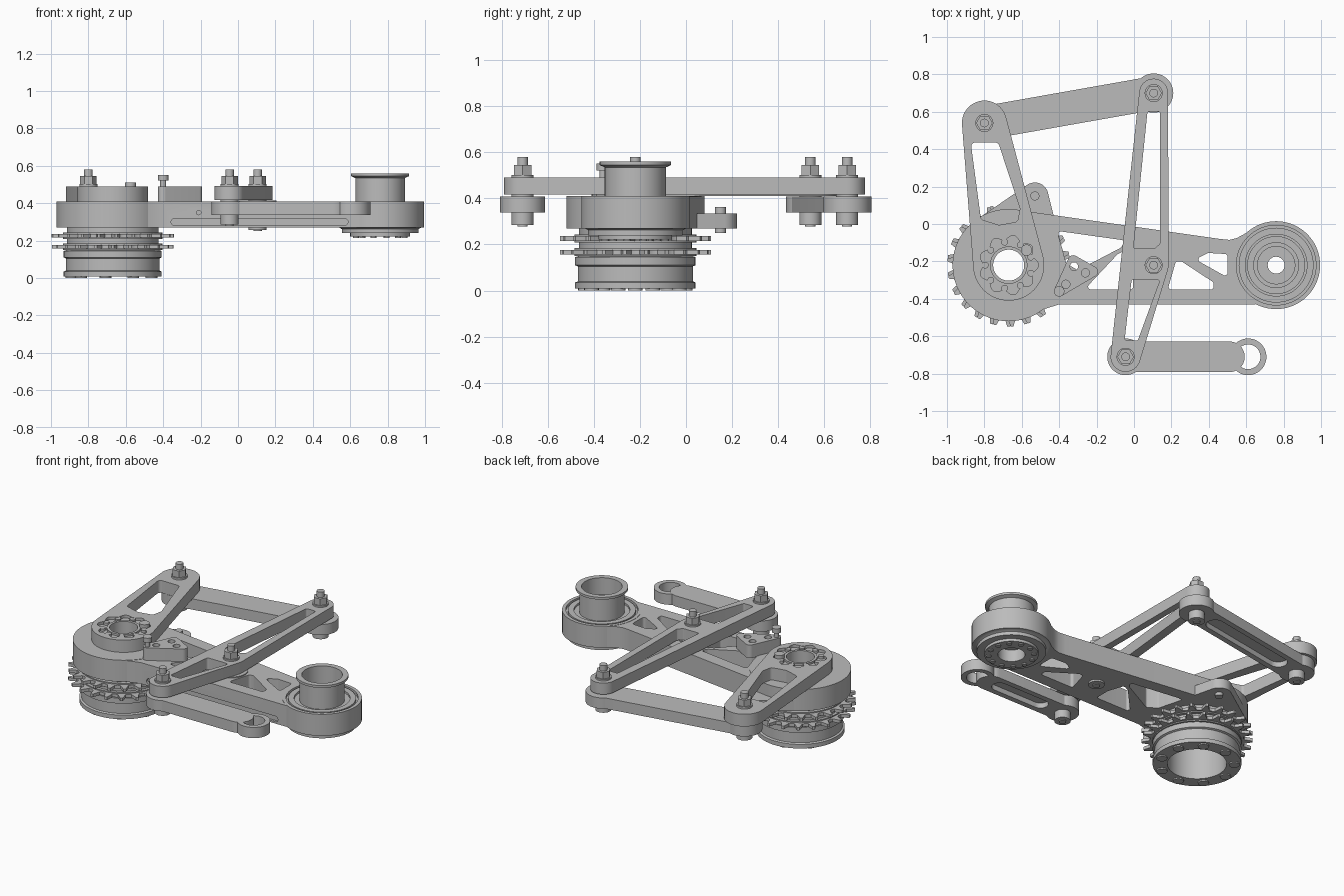
import bpy, bmesh
from math import sin, cos, pi, radians
from mathutils import Matrix, Vector
from mathutils.geometry import convex_hull_2d

cube = bpy.data.objects.get("Cube")
if cube:
    bpy.data.objects.remove(cube)

metal = bpy.data.materials.new("grey metal")
metal.use_nodes = True
GREY = (0.5, 0.5, 0.5, 1)
metal.diffuse_color = GREY
metal.node_tree.nodes["Principled BSDF"].inputs["Base Color"].default_value = GREY
parts = []


def add_object(name, mesh):
    mesh.materials.clear()
    mesh.materials.append(metal)
    obj = bpy.data.objects.new(name, mesh)
    bpy.context.collection.objects.link(obj)
    parts.append(obj)
    return obj


def evaluated_mesh(obj):
    graph = bpy.context.evaluated_depsgraph_get()
    return bpy.data.meshes.new_from_object(obj.evaluated_get(graph))


def circle(x, y, r, n=48):
    return [Vector((x + r * cos(2 * pi * i / n), y + r * sin(2 * pi * i / n))) for i in range(n)]


def hull(*discs):
    """Outline wrapped round discs given as (x, y, r)."""
    pts = [p for d in discs for p in circle(*d)]
    return [pts[i] for i in convex_hull_2d(pts)]


def window(corners, r=0.015):
    return hull(*[(x, y, r) for x, y in corners])


def prism(name, outlines, z0, z1):
    """Extrude outlines; inner outlines become holes."""
    curve = bpy.data.curves.new(name, "CURVE")
    curve.dimensions = "2D"
    curve.fill_mode = "BOTH"
    curve.extrude = (z1 - z0) / 2
    for outline in outlines:
        spline = curve.splines.new("POLY")
        spline.points.add(len(outline) - 1)
        for point, co in zip(spline.points, outline):
            point.co = (co[0], co[1], 0, 1)
        spline.use_cyclic_u = True
    temp = bpy.data.objects.new(name, curve)
    bpy.context.collection.objects.link(temp)
    mesh = evaluated_mesh(temp)
    bpy.data.objects.remove(temp)
    bm = bmesh.new()
    bm.from_mesh(mesh)
    bmesh.ops.remove_doubles(bm, verts=bm.verts, dist=1e-5)
    bmesh.ops.translate(bm, verts=bm.verts, vec=(0, 0, (z0 + z1) / 2))
    bmesh.ops.recalc_face_normals(bm, faces=bm.faces)
    bm.to_mesh(mesh)
    bm.free()
    return add_object(name, mesh)


def lathe(name, centre, profile, n=72):
    """Spin a closed (radius, height) profile about a vertical axis."""
    bm = bmesh.new()
    rings = [[bm.verts.new((centre[0] + r * cos(2 * pi * i / n), centre[1] + r * sin(2 * pi * i / n), z))
              for i in range(n)] for r, z in profile]
    for a, b in zip(rings, rings[1:] + rings[:1]):
        for i in range(n):
            j = (i + 1) % n
            bm.faces.new((a[i], a[j], b[j], b[i]))
    bmesh.ops.recalc_face_normals(bm, faces=bm.faces)
    mesh = bpy.data.meshes.new(name)
    bm.to_mesh(mesh)
    bm.free()
    return add_object(name, mesh)


def peg(name, x, y, r, z0, z1, n=32):
    return prism(name, [circle(x, y, r, n)], z0, z1)


def bolt_ring(name, centre, radius, count, r, z0, z1):
    for i in range(count):
        a = 2 * pi * (i + 0.5) / count
        peg(name, centre[0] + radius * cos(a), centre[1] + radius * sin(a), r, z0, z1, 16)


HUB, END = (-0.67, -0.22), (0.76, -0.22)
PIVOT, BACK, CORNER, FRONT = (0.105, -0.22), (0.105, 0.7), (-0.8, 0.54), (-0.045, -0.71)

# Main arm with lightening windows
arm_edge = [(-0.6, 0.072), (0.46, -0.08), (0.51, -0.085), (0.55, -0.075), (0.605, -0.045),
            (0.57, -0.11), (0.54, -0.22), (0.57, -0.33), (0.65, -0.43), (-0.4, -0.43),
            (-0.48, -0.455), (-0.45, -0.22)]
arm_windows = [
    [(-0.39, -0.055), (-0.07, -0.1), (-0.08, -0.115), (-0.3, -0.23), (-0.35, -0.2)],
    [(-0.23, -0.335), (-0.02, -0.335), (-0.02, -0.25), (-0.05, -0.16), (-0.08, -0.175)],
    [(0.2, -0.335), (0.41, -0.335), (0.41, -0.32), (0.25, -0.215), (0.235, -0.215)],
    [(0.36, -0.19), (0.4, -0.17), (0.485, -0.175), (0.485, -0.26)],
]
arm = prism("main_arm", [arm_edge] + [window(w) for w in arm_windows], 0.27, 0.408)

# Shallow groove and hole along the front side of the arm
cutter = prism("groove_cutter", [hull((-0.34, 0.3, 0.018), (0.57, 0.3, 0.018)),
                                 circle(-0.21, 0.35, 0.012, 16)], 0.415, 0.45)
cutter.data.transform(Matrix.Rotation(radians(90), 4, "X"))
cutter.hide_render = True
cut = arm.modifiers.new("groove", "BOOLEAN")
cut.operation = "DIFFERENCE"
cut.object = cutter
arm_mesh = evaluated_mesh(arm)
arm.modifiers.clear()
arm.data = arm_mesh
parts.remove(cutter)
bpy.data.objects.remove(cutter)

peg("pivot_boss", *PIVOT, 0.1, 0.27, 0.415, 48)

# Drive hub, drum and side tab
lathe("drive_hub", HUB, [(0.083, 0.3), (0.3, 0.27), (0.3, 0.41), (0.083, 0.41)])
lathe("drive_drum", HUB, [(0.175, 0.3), (0.175, 0.008), (0.262, 0.008), (0.262, 0.035), (0.25, 0.04),
                          (0.25, 0.105), (0.262, 0.11), (0.262, 0.145), (0.245, 0.15), (0.245, 0.3)])
bolt_ring("drum_bolt", HUB, 0.22, 9, 0.032, 0, 0.02)
prism("side_tab", [hull((-0.53, 0.15, 0.072), (*HUB, 0.298)), circle(*HUB, 0.18)], 0.27, 0.335)
peg("tab_pin", -0.53, 0.15, 0.024, 0.25, 0.362)

# Two toothed sprockets
TEETH = 22


def sprocket(name, z, turn):
    edge = []
    for i in range(TEETH):
        for step, r in ((0, 0.277), (0.22, 0.282), (0.42, 0.328), (0.58, 0.328), (0.78, 0.282)):
            a = 2 * pi * (i + step + turn) / TEETH
            edge.append((HUB[0] + r * cos(a), HUB[1] + r * sin(a)))
    prism(name, [edge, circle(*HUB, 0.2)], z - 0.01, z + 0.01)
    lathe(name + "_rim", HUB, [(0.2, z - 0.017), (0.265, z - 0.017), (0.265, z + 0.017), (0.2, z + 0.017)])


sprocket("lower_sprocket", 0.167, 0)
sprocket("upper_sprocket", 0.226, 0.2)

# Crank link over the drive hub, with a scalloped socket
scallop = [(HUB[0] + (0.148 + 0.012 * cos(9 * a)) * cos(a), HUB[1] + (0.148 + 0.012 * cos(9 * a)) * sin(a))
           for a in [2 * pi * i / 108 for i in range(108)]]
crank_window = [(-0.85, 0.415), (-0.74, 0.415), (-0.63, 0.08), (-0.64, 0.03), (-0.72, 0.015), (-0.8, 0.04)]
prism("crank_link", [hull((*CORNER, 0.12), (*HUB, 0.19)), scallop, window(crank_window, 0.02)], 0.41, 0.49)
lathe("crank_socket", HUB, [(0.083, 0.4), (0.165, 0.4), (0.165, 0.472), (0.1, 0.472), (0.1, 0.485), (0.083, 0.485)])
bolt_ring("socket_bolt", HUB, 0.125, 9, 0.018, 0.46, 0.488)
peg("crank_screw", -0.575, -0.14, 0.03, 0.45, 0.51)

# Long rocker lever
upper_gap = [(0.083, 0.59), (0.127, 0.59), (0.127, -0.1), (0.105, -0.12), (0.01, -0.12)]
lower_gap = [(0.0, -0.31), (0.12, -0.31), (0.01, -0.61), (-0.035, -0.61)]
prism("rocker_lever", [hull((*BACK, 0.077), (*PIVOT, 0.08), (*FRONT, 0.08)),
                       window(upper_gap, 0.012), window(lower_gap, 0.014)], 0.418, 0.492)


# Lower bars, each with a pocket underneath
def pocket_bar(name, a, b, half_width, end_r, hole=None):
    a, b = Vector(a), Vector(b)
    d = (b - a).normalized()
    holes = [circle(*b, hole)] if hole else []
    p, q = a + d * 0.17, b - d * 0.17
    pocket = hull((*p, half_width - 0.035), (*q, half_width - 0.035))
    bar = hull((*a, half_width), (*(b - d * (0.1 if hole else 0)), half_width))
    prism(name + "_web", [bar], 0.372, 0.408)
    prism(name + "_rim", [bar, pocket], 0.338, 0.372)
    prism(name + "_end", [circle(*b, end_r)] + holes, 0.338, 0.408)
    prism(name + "_start", [circle(*a, end_r)], 0.338, 0.408)


pocket_bar("coupler_bar", CORNER, BACK, 0.09, 0.105)
pocket_bar("output_bar", FRONT, (0.61, -0.71), 0.082, 0.098, 0.066)


# Joint pins with washer, hex nut and stud
def joint(x, y, bottom):
    peg("joint_pin", x, y, 0.048, bottom, 0.49)
    peg("joint_washer", x, y, 0.048, 0.485, 0.502)
    peg("joint_nut", x, y, 0.044, 0.502, 0.545, 6)
    peg("joint_stud", x, y, 0.023, 0.545, 0.58)
    peg("joint_screw", x, y, 0.022, bottom - 0.006, bottom)


for spot in (BACK, CORNER, FRONT):
    joint(*spot, 0.285)
joint(*PIVOT, 0.258)

# Small triangular bracket and its capped pin
corners = [(-0.4, -0.36), (-0.325, -0.195), (-0.22, -0.255)]
mid = sum((Vector(c) for c in corners), Vector((0, 0))) / 3
gaps = [circle(*(mid + (Vector(c) - mid) * 0.58), 0.022, 24) for c in corners]
prism("bracket", [hull(*[(x, y, 0.028) for x, y in corners])] + gaps, 0.405, 0.49)
peg("bracket_pin", *corners[0], 0.016, 0.48, 0.525)
peg("bracket_pin_cap", *corners[0], 0.028, 0.522, 0.552)

# End hub with bearing rings and hollow spool
lathe("end_hub", END, [
    (0.08, 0.222), (0.16, 0.222), (0.16, 0.24), (0.205, 0.24), (0.205, 0.262), (0.22, 0.27),
    (0.235, 0.27), (0.235, 0.41), (0.213, 0.41), (0.213, 0.393), (0.2, 0.393), (0.2, 0.408),
    (0.165, 0.408), (0.165, 0.395), (0.133, 0.395), (0.133, 0.535), (0.155, 0.545), (0.155, 0.56),
    (0.12, 0.56), (0.12, 0.45), (0.1, 0.45), (0.1, 0.43), (0.045, 0.43), (0.045, 0.3), (0.08, 0.3)])
bolt_ring("end_hub_bolt", END, 0.135, 12, 0.016, 0.215, 0.23)

# Smooth round sides, keep hard edges
bpy.ops.object.select_all(action="DESELECT")
for obj in parts:
    obj.select_set(True)
bpy.context.view_layer.objects.active = parts[0]
bpy.ops.object.shade_smooth_by_angle(angle=radians(30))
